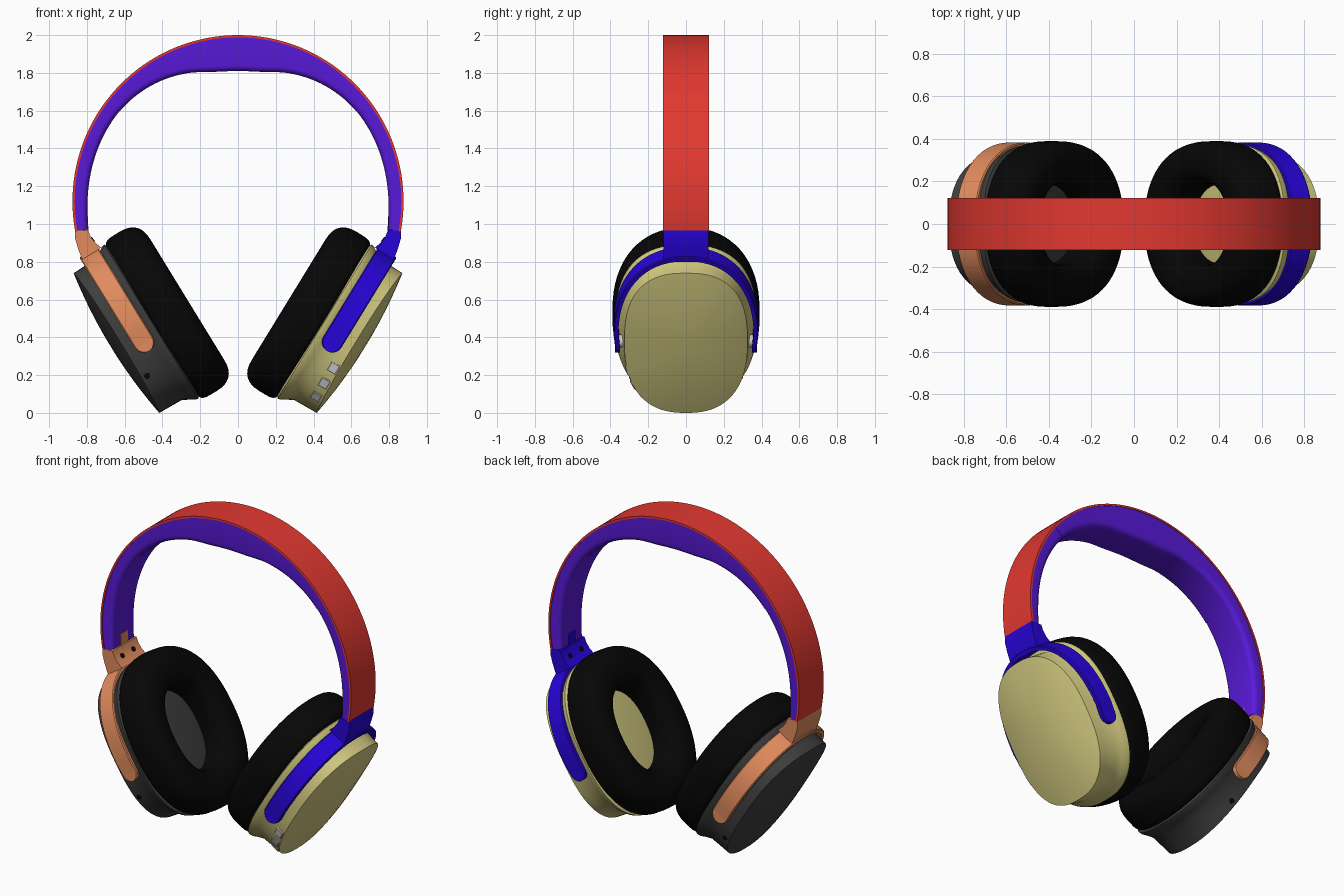
import bpy, bmesh
from math import sin, cos, pi, radians, sqrt
from mathutils import Vector

if "Cube" in bpy.data.objects:
    bpy.data.objects.remove(bpy.data.objects["Cube"])

TILT = radians(31.5)
ORIGIN = (0.635, 0.375)          # centre of a cup's outer rim in the xz plane


def material(name, rgb):
    m = bpy.data.materials.new(name)
    m.diffuse_color = (*rgb, 1)
    m.use_nodes = True
    m.node_tree.nodes["Principled BSDF"].inputs["Base Color"].default_value = m.diffuse_color
    return m


RED = material("red", (0.76, 0.04, 0.03))
PURPLE = material("purple", (0.10, 0.010, 0.70))
BLUE = material("blue", (0.02, 0.001, 0.68))
ORANGE = material("orange", (0.75, 0.26, 0.11))
KHAKI = material("khaki", (0.66, 0.60, 0.22))
DARK = material("dark_grey", (0.05, 0.05, 0.05))
BLACK = material("black", (0.002, 0.002, 0.002))


def place(s, w, y, t):
    """Cup space (w outward, t up the cup) to world; s is the side, +1 or -1."""
    return Vector((s * (ORIGIN[0] + w * cos(TILT) + t * sin(TILT)), y,
                   ORIGIN[1] - w * sin(TILT) + t * cos(TILT)))


def loft(name, rings, mat=None, loop=False, angle=32):
    """Skin closed rings of points; cap the ends unless the rings form a loop."""
    bm = bmesh.new()
    vs = [[bm.verts.new(p) for p in r] for r in rings]
    n = len(vs[0])
    for i in range(len(vs) if loop else len(vs) - 1):
        a, b = vs[i], vs[(i + 1) % len(vs)]
        for j in range(n):
            k = (j + 1) % n
            bm.faces.new((a[j], a[k], b[k], b[j]))
    if not loop:
        bm.faces.new(vs[0])
        bm.faces.new(vs[-1])
    bmesh.ops.recalc_face_normals(bm, faces=bm.faces)
    me = bpy.data.meshes.new(name)
    bm.to_mesh(me)
    bm.free()
    ob = bpy.data.objects.new(name, me)
    bpy.context.collection.objects.link(ob)
    if mat:
        me.materials.append(mat)
    bpy.ops.object.select_all(action='DESELECT')
    ob.select_set(True)
    bpy.context.view_layer.objects.active = ob
    bpy.ops.object.shade_smooth_by_angle(angle=radians(angle))
    return ob


def sup(phi, e):
    """Unit superellipse point."""
    c, s = cos(phi), sin(phi)
    return (abs(c) ** (2 / e) * (1 if c >= 0 else -1),
            abs(s) ** (2 / e) * (1 if s >= 0 else -1))


def rod(name, p, q, r, mat=None, n=20):
    """Cylinder between two points."""
    d = (q - p).normalized()
    u = d.orthogonal().normalized()
    v = d.cross(u)
    ring = [r * (cos(2 * pi * i / n) * u + sin(2 * pi * i / n) * v) for i in range(n)]
    return loft(name, [[p + o for o in ring], [q + o for o in ring]], mat)


# ---------- headband ----------
# inner pad radius by angle from the top, smoothly interpolated
PAD = [(-11, .700), (0, .692), (11, .700), (22, .733), (37, .769), (52.5, .790),
       (90, .80), (101, .812), (112, .83)]


def pad_radius(deg):
    d = abs(deg)
    for i in range(1, len(PAD) - 2):
        (a0, r0), (a1, r1), (a2, r2), (a3, r3) = PAD[i - 1:i + 3]
        if d <= a2:
            h = a2 - a1
            u = (d - a1) / h
            m1, m2 = h * (r2 - r0) / (a2 - a0), h * (r3 - r1) / (a3 - a1)
            return ((2 * u ** 3 - 3 * u * u + 1) * r1 + (u ** 3 - 2 * u * u + u) * m1
                    + (3 * u * u - 2 * u ** 3) * r2 + (u ** 3 - u * u) * m2)


def band(name, lo, hi, section, mat, steps):
    rings = []
    for i in range(steps + 1):
        deg = lo + (hi - lo) * i / steps
        a = radians(deg)
        rings.append([Vector((r * sin(a) * 0.996, y, 1.12 + r * cos(a))) for r, y in section(deg)])
    return loft(name, rings, mat)


def pad_section(grow):
    def section(deg):
        ri, h, c = pad_radius(deg) - grow, 0.117 + grow, 0.03
        pts = [(0.87, -h), (0.87, h)]
        arc = [(ri + c - c * sin(k * pi / 8), h - c + c * cos(k * pi / 8)) for k in range(5)]
        return pts + arc + [(r, -y) for r, y in reversed(arc)]
    return section


band("headband_shell", -100.5, 100.5,
     lambda d: [(0.88, -.122), (0.88, .122), (0.868, .122), (0.868, -.122)], RED, 80)
band("headband_centre_pad", -52.5, 52.5, pad_section(.002), PURPLE, 48)
band("headband_side_pad_right", 52.5, 100.5, pad_section(0), PURPLE, 20)
band("headband_side_pad_left", -100.5, -52.5, pad_section(0), PURPLE, 20)

# ---------- cups, cushions, yokes ----------
N = 72
# cup shell rings: outward position, half width in y, half height
CUP = [(-.255, .24, .31), (-.22, .35, .46), (-.207, .374, .478), (-.19, .371, .474),
       (-.165, .358, .458), (-.126, .340, .438), (-.03, .330, .435), (.01, .326, .434)]
DOME = [.96, .9, .8, .65, .5, .3, .12]


def cup_ring(s, w, a, b, f=1.0, saddle=0.0):
    out = []
    for i in range(N):
        cy, ct = sup(2 * pi * i / N, 2.5)
        out.append(place(s, w - saddle * f * f * cy * cy, a * f * cy, b * f * ct))
    return out


def prism(name, prof, h, s, mat):
    return loft(name, [[Vector((s * x, y, z)) for x, z in prof] for y in (-h, h)], mat, angle=25)


for s, side, cup_mat, yoke_mat in ((1, "right", KHAKI, BLUE), (-1, "left", DARK, ORANGE)):
    # cup shell with a gently domed outer face
    rings = [cup_ring(s, w, a, b, 1, .02 if w > -.05 else 0) for w, a, b in CUP]
    rings += [cup_ring(s, .01 + .036 * (1 - f * f), .326, .434, f, .02) for f in DOME]
    loft("cup_" + side, rings, cup_mat, angle=45)

    # ear cushion ring: rounded towards the ear, squarer against the cup
    rings = []
    for i in range(N):
        cy, ct = sup(2 * pi * i / N, 2.25)
        ring = []
        for j in range(32):
            psi = 2 * pi * j / 32
            cr, cw = sup(psi, 5 if sin(psi) > 0 else 2.5)
            ring.append(place(s, -.305 + (.10 if cw > 0 else .125) * cw,
                              (.289 + .101 * cr) * cy, (.372 + .122 * cr) * ct))
        rings.append(ring)
    loft("ear_cushion_" + side, rings, BLACK, loop=True, angle=60)

    # yoke: a strap arched over the cup, with rounded ends
    r, tc = .056, -.07
    leg = [(.362, tc - r * sin(k), r * cos(k)) for k in [pi / 2 * m / 8 for m in (7.7, 7, 6, 5, 4, 3, 2, 1, 0)]]
    arch = []
    for i in range(41):
        y, t = sup(pi * i / 40, 2.25)
        arch.append((.370 * y, .476 * t, r))
    path = leg + arch + [(-y, t, h) for y, t, h in reversed(leg)]
    rings = []
    for i, (y, t, h) in enumerate(path):
        p, q = path[max(i - 1, 0)], path[min(i + 1, len(path) - 1)]
        dy, dt = q[0] - p[0], q[1] - p[1]
        L = sqrt(dy * dy + dt * dt)
        ny, nt = dt / L, -dy / L
        sec = [(-.012, -h), (.008, -h), (.013, -h * .9), (.013, h * .9), (.008, h), (-.012, h)]
        rings.append([place(s, -.115 + w, y + ny * o, t + nt * o) for o, w in sec])
    loft("yoke_" + side, rings, yoke_mat)

    # hinge block joining yoke and headband, tongue on the pad, screws
    prism("hinge_block_" + side, [(.793, .965), (.864, .965), (.864, .93), (.847, .87), (.82, .80),
                                  (.725, .875), (.757, .902), (.780, .933)], .12, s, yoke_mat)
    prism("band_tongue_" + side, [(.791, .95), (.82, .95), (.82, 1.04), (.795, 1.04)], .035, s, yoke_mat)
    for y in (-.055, .055):
        rod("screw_" + side, Vector((s * .80, y, .895)), Vector((s * .766, y, .921)), .015, BLACK)

    # pivot pins and small ports
    for y in (-1, 1):
        rod("pivot_pin_" + side, place(s, -.115, y * .28, -.065), place(s, -.115, y * .354, -.065), .035)
    port_y = .330 * (1 - (.234 / .435) ** 2.5) ** .4
    if s < 0:
        for y in (-1, 1):
            rod("port_left", place(s, -.038, y * .25, -.22), place(s, -.038, y * (port_y + .001), -.234), .016, BLACK)

# ---------- control buttons on the front of the right cup ----------
for t in (-.185, -.279, -.362):
    u = abs(t) / .435
    y = .330 * (1 - u ** 2.5) ** .4
    n = Vector((-(y / .330) ** 1.5 / .330, -u ** 1.5 / .435)).normalized()   # (y, t) normal
    tan = Vector((-n.y, n.x))
    rings = []
    for d, k in ((-.03, 1), (.001, 1), (.004, .85)):
        c = Vector((-y, t)) + n * d
        rings.append([place(1, -.038 + .026 * k * a, *(c + tan * .028 * k * b))
                      for a, b in ((-1, -1), (1, -1), (1, 1), (-1, 1))])
    loft("control_button", rings)
